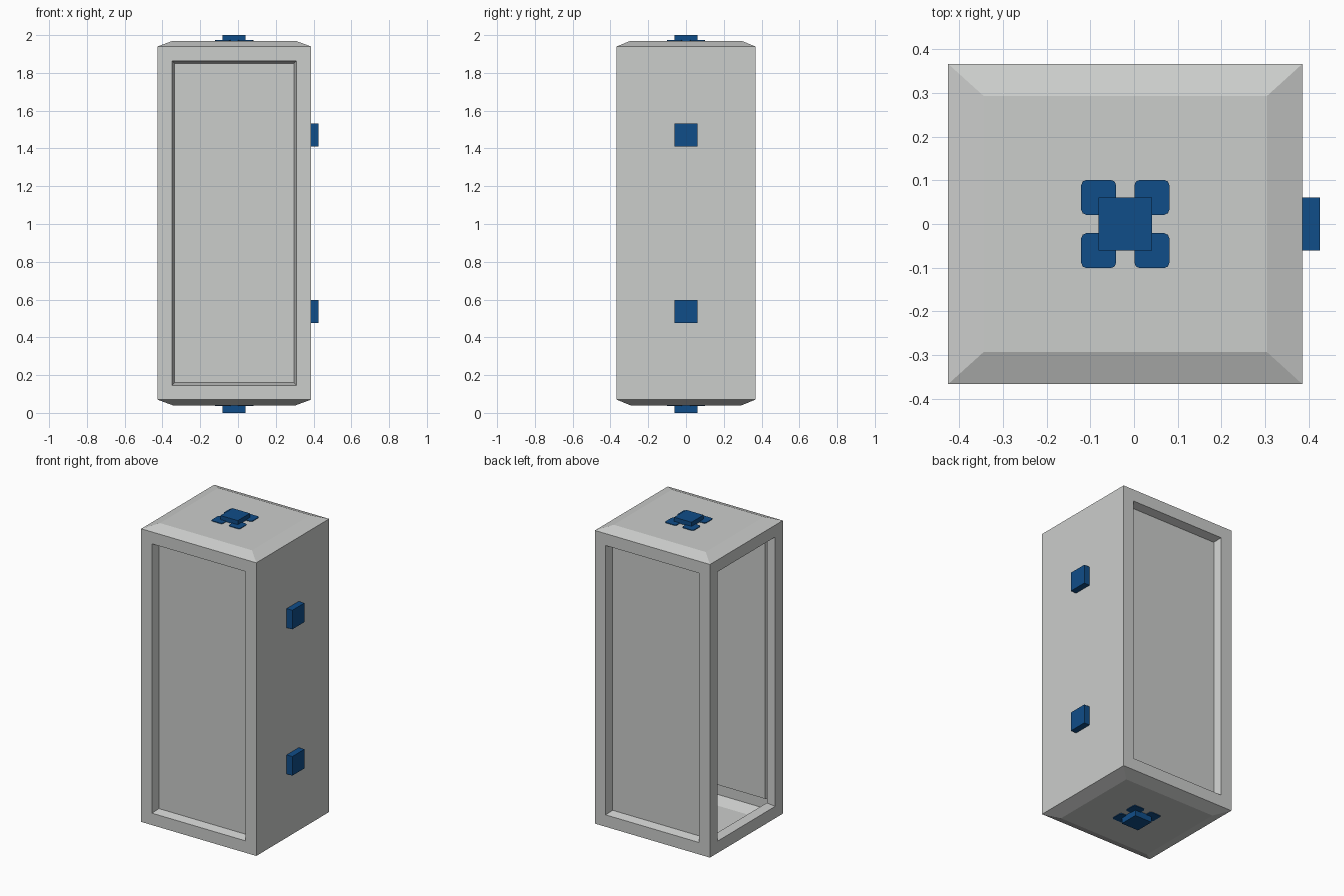
import bpy, bmesh
from mathutils import Vector, Matrix

if "Cube" in bpy.data.objects:
    bpy.data.objects.remove(bpy.data.objects["Cube"], do_unlink=True)


def material(name, rgb):
    m = bpy.data.materials.new(name)
    m.use_nodes = True
    m.diffuse_color = (*rgb, 1)
    m.node_tree.nodes["Principled BSDF"].inputs["Base Color"].default_value = (*rgb, 1)
    return m


grey = material("light grey", (0.6, 0.61, 0.6))
blue = material("deep blue", (0.005, 0.075, 0.25))


def finish(bm, name, mat):
    mesh = bpy.data.meshes.new(name)
    bm.to_mesh(mesh)
    bm.free()
    mesh.materials.append(mat)
    obj = bpy.data.objects.new(name, mesh)
    bpy.context.scene.collection.objects.link(obj)
    return obj


def box(name, center, size, mat, corner=0):
    bm = bmesh.new()
    bmesh.ops.create_cube(bm, size=1)
    bmesh.ops.transform(bm, matrix=Matrix.LocRotScale(Vector(center), None, Vector(size)), verts=bm.verts)
    if corner:
        upright = [e for e in bm.edges if abs(e.verts[0].co.z - e.verts[1].co.z) > size[2] / 2]
        bmesh.ops.bevel(bm, geom=upright, offset=corner, segments=2, profile=0.5, affect='EDGES')
    return finish(bm, name, mat)


# Hollow cabin: stacked rectangular rings with shallow tapered ends
CX, HX, HY = -0.02, 0.406, 0.367
LOW, HIGH, RISE, TAPER = 0.07, 1.94, 0.03, 0.8
bm = bmesh.new()
rings = []
for z, s in ((LOW - RISE, TAPER), (LOW, 1), (HIGH, 1), (HIGH + RISE, TAPER)):
    rings.append([bm.verts.new((CX + sx * HX * s, sy * HY * s, z))
                  for sx, sy in ((-1, -1), (1, -1), (1, 1), (-1, 1))])
for a, b in zip(rings, rings[1:]):
    for i in range(4):
        j = (i + 1) % 4
        bm.faces.new((a[i], a[j], b[j], b[i]))
bm.faces.new(rings[0][::-1])
bm.faces.new(rings[-1])
bm.normal_update()

# Recessed panels on front and back, open doorway on the -x side
sides = [f for f in bm.faces if abs(f.normal.y) > 0.99 or f.normal.x < -0.99]
bmesh.ops.inset_individual(bm, faces=sides, thickness=0.076, use_even_offset=True)
bmesh.ops.inset_individual(bm, faces=sides, thickness=0.014, depth=-0.05, use_even_offset=True)
bm.normal_update()
doorway = [f for f in sides if f.normal.x < -0.99]
bmesh.ops.delete(bm, geom=doorway, context='FACES')
finish(bm, "cabin_shell", grey)

# Connector blocks on roof and underside, with thin feet at their corners
PAD = 0.122
for name, z, direction in (("roof", HIGH + RISE, 1), ("base", LOW - RISE, -1)):
    height = 0.03 if direction > 0 else LOW - RISE
    box(name + "_connector", (CX, 0, z + direction * height / 2), (PAD, PAD, height), blue)
    for sx in (-1, 1):
        for sy in (-1, 1):
            box(name + "_connector_foot", (CX + sx * 0.061, sy * 0.061, z),
                (0.08, 0.08, 0.008), blue, corner=0.012)

# Connector blocks on the closed side wall
for name, z in (("lower", 0.537), ("upper", 1.47)):
    box(name + "_side_connector", (CX + HX + 0.02, 0, z), (0.04, PAD, PAD), blue)
